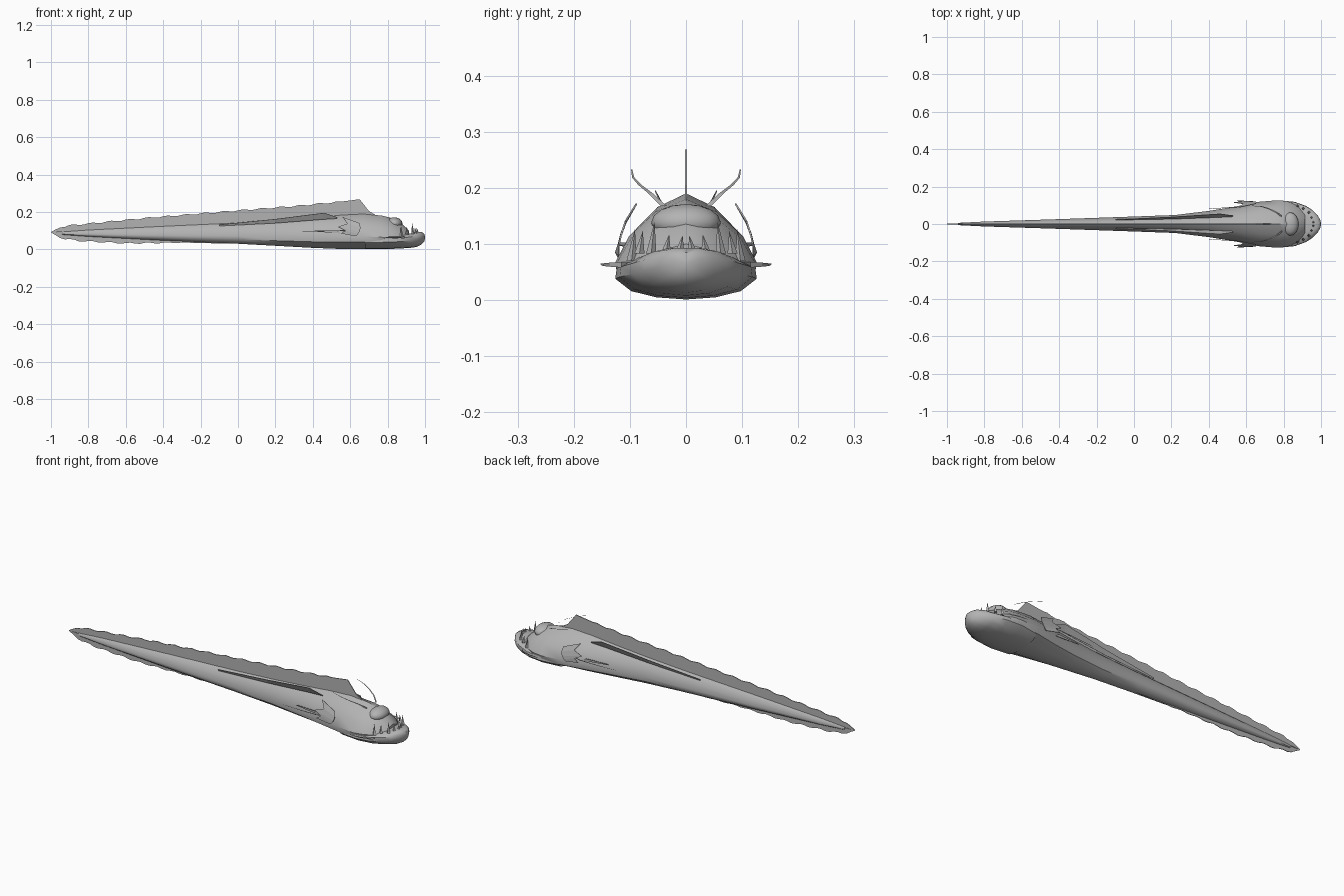
import bpy, bmesh, math
from mathutils import Vector

grey = bpy.data.materials.new("grey_skin")
grey.diffuse_color = (0.45, 0.45, 0.45, 1)


def make(name, verts, faces, smooth=False, solid=0.0):
    me = bpy.data.meshes.new(name)
    me.from_pydata([tuple(v) for v in verts], [], faces)
    bm = bmesh.new()
    bm.from_mesh(me)
    bmesh.ops.recalc_face_normals(bm, faces=bm.faces)
    bm.to_mesh(me)
    bm.free()
    ob = bpy.data.objects.new(name, me)
    bpy.context.collection.objects.link(ob)
    me.materials.append(grey)
    if solid:
        m = ob.modifiers.new("thickness", 'SOLIDIFY')
        m.thickness = solid
        m.offset = 0
    if smooth:
        bpy.ops.object.select_all(action='DESELECT')
        bpy.context.view_layer.objects.active = ob
        ob.select_set(True)
        bpy.ops.object.shade_smooth_by_angle(angle=math.radians(40))
    return ob


def loft(name, stations, section):
    # stations: x, half width, z low, z high; section: (y, z) fractions of one half
    ring = section + [(-y, z) for y, z in section[-2:0:-1]]
    n = len(ring)
    verts = [(x, y * w, lo + z * (hi - lo)) for x, w, lo, hi in stations for y, z in ring]
    faces = [(i * n + j, i * n + (j + 1) % n, (i + 1) * n + (j + 1) % n, (i + 1) * n + j)
             for i in range(len(stations) - 1) for j in range(n)]
    faces += [tuple(range(n)), tuple(range(len(verts) - n, len(verts)))]
    return make(name, verts, faces, True)


def strip(name, a, b, solid=0.0):
    n = len(a)
    return make(name, list(a) + list(b),
                [(i, i + 1, n + i + 1, n + i) for i in range(n - 1)], False, solid)


def lerp(table, x):
    for (x0, z0), (x1, z1) in zip(table, table[1:]):
        if x0 <= x <= x1:
            return z0 + (z1 - z0) * (x - x0) / (x1 - x0)
    return table[-1][1]


def ribbon(name, pts, width):
    # tapering flat whisker
    n = len(pts)
    w = Vector(width)
    return strip(name, [Vector(p) - w * (1 - 0.8 * i / (n - 1)) for i, p in enumerate(pts)],
                 [Vector(p) + w * (1 - 0.8 * i / (n - 1)) for i, p in enumerate(pts)])


# Body with upper head
body_section = [(0, 0), (0.5, 0.06), (0.94, 0.2), (1, 0.36), (0.8, 0.63), (0.43, 0.87), (0, 1)]
loft("body", [(-0.94, 0.006, 0.078, 0.095), (-0.8, 0.013, 0.068, 0.105), (-0.4, 0.026, 0.047, 0.125),
              (0, 0.04, 0.03, 0.143), (0.22, 0.048, 0.018, 0.156), (0.4, 0.07, 0.008, 0.17),
              (0.55, 0.095, 0.002, 0.184), (0.67, 0.119, 0.001, 0.19), (0.77, 0.127, 0.001, 0.18),
              (0.82, 0.122, 0.012, 0.168), (0.88, 0.095, 0.03, 0.135), (0.915, 0.06, 0.05, 0.1)],
     body_section)

# Protruding lower jaw
jaw_section = [(0, 0), (0.4, 0.05), (0.75, 0.2), (0.97, 0.5), (0.95, 0.75), (0.75, 0.93), (0.4, 1), (0, 1)]
loft("lower_jaw", [(0.68, 0.115, 0.002, 0.07), (0.78, 0.13, 0.001, 0.075), (0.86, 0.122, 0.004, 0.078),
                   (0.92, 0.099, 0.008, 0.085), (0.955, 0.076, 0.013, 0.092), (0.98, 0.05, 0.025, 0.093),
                   (0.995, 0.025, 0.04, 0.085), (1.0, 0.005, 0.058, 0.07)], jaw_section)

# Brow bump over the mouth
bpy.ops.mesh.primitive_uv_sphere_add(segments=16, ring_count=8, location=(0.835, 0, 0.138))
brow = bpy.context.object
brow.name = "brow"
brow.scale = (0.045, 0.062, 0.033)
brow.data.materials.append(grey)
bpy.ops.object.shade_smooth_by_angle()

# Dorsal and ventral fins with wavy edges, joined at the tail
top = [(-1, 0.092), (-0.96, 0.115), (-0.9, 0.128), (-0.5, 0.167), (0, 0.208), (0.3, 0.231), (0.56, 0.256),
       (0.65, 0.268), (0.7, 0.205), (0.75, 0.175)]
bot = [(-1, 0.092), (-0.95, 0.06), (-0.85, 0.045), (-0.6, 0.032), (-0.3, 0.036), (-0.1, 0.032), (0.05, 0.03)]


def wave(x):
    return 0.004 * math.sin(x * 62) if -0.93 < x < 0.55 else 0


xs = [-1 + 0.025 * i for i in range(71)]
strip("dorsal_fin", [(x, 0, lerp(top, x) + wave(x)) for x in xs],
      [(x, 0, 0.09 + 0.045 * (x + 1)) for x in xs], 0.004)
xb = [x for x in xs if x < 0.04]
strip("ventral_fin", [(x, 0, lerp(bot, x) + wave(x) * min(1, max(0, -x * 2))) for x in xb],
      [(x, 0, 0.09) for x in xb], 0.003)

# Teeth along the jaw rim: x, y, height
teeth = [(0.96, 0.012, 0.02), (0.95, 0.036, 0.022), (0.935, 0.062, 0.045), (0.905, 0.083, 0.028),
         (0.875, 0.097, 0.045)]

for s, side in ((1, "left"), (-1, "right")):
    for i, (x, y, h) in enumerate(teeth):
        r, z = 0.009, 0.083 if x > 0.9 else 0.07
        base = [(x + r * math.cos(a), s * y + r * math.sin(a), z)
                for a in (0, math.pi / 2, math.pi, 1.5 * math.pi)]
        make(f"tooth_{side}_{i}", base + [(x - 0.004, s * (y - 0.006), z + 0.012 + h)],
             [(0, 1, 2, 3), (0, 1, 4), (1, 2, 4), (2, 3, 4), (3, 0, 4)])
    # Long low fin on the upper flank
    strip(f"flank_fin_{side}",
          [(-0.1, s * 0.022, 0.125), (0.2, s * 0.027, 0.14), (0.45, s * 0.036, 0.16), (0.53, s * 0.04, 0.165)],
          [(-0.1, s * 0.024, 0.132), (0.2, s * 0.038, 0.162), (0.46, s * 0.055, 0.195), (0.53, s * 0.045, 0.172)],
          0.002)
    # Jagged pectoral fin
    root = [(0.65, 0.108, 0.14), (0.655, 0.116, 0.115), (0.65, 0.12, 0.095), (0.64, 0.12, 0.08), (0.63, 0.118, 0.07)]
    edge = [(0.56, 0.088, 0.172), (0.585, 0.108, 0.137), (0.535, 0.115, 0.12), (0.575, 0.12, 0.1), (0.55, 0.125, 0.085)]
    strip(f"pectoral_fin_{side}", [(x, s * y, z) for x, y, z in root],
          [(x, s * y, z) for x, y, z in edge], 0.003)
    # Small lower side fin
    strip(f"pelvic_fin_{side}", [(0.55, s * 0.09, 0.085), (0.53, s * 0.09, 0.1)],
          [(0.4, s * 0.082, 0.096), (0.41, s * 0.082, 0.1)], 0.002)
    # Whiskers: head antenna, mouth barbel and trailing fin ray
    ribbon(f"antenna_{side}", [(0.79, s * 0.04, 0.168), (0.76, s * 0.063, 0.19), (0.72, s * 0.082, 0.205),
                               (0.68, s * 0.094, 0.218), (0.63, s * 0.097, 0.233)], (0, 0.005, 0))
    ribbon(f"barbel_{side}", [(0.89, s * 0.115, 0.063), (0.87, s * 0.135, 0.063), (0.82, s * 0.148, 0.063),
                              (0.77, s * 0.152, 0.064)], (0, 0, 0.005))
    ribbon(f"fin_ray_{side}", [(0.6, s * 0.1, 0.1), (0.55, s * 0.121, 0.1), (0.45, s * 0.119, 0.098),
                               (0.34, s * 0.111, 0.096)], (0, 0, 0.003))
